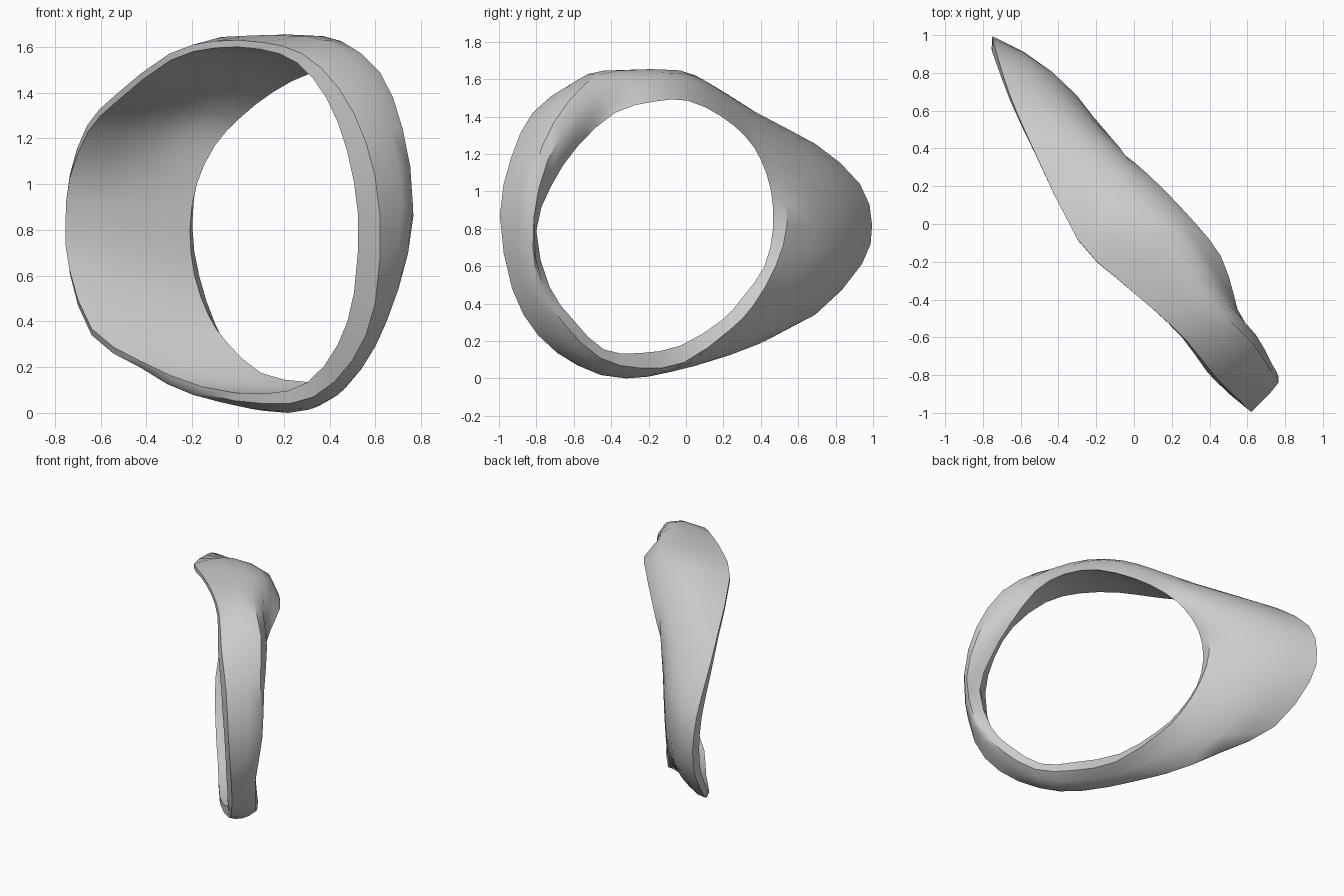
import bpy, bmesh, math
from mathutils import Vector

cube = bpy.data.objects.get("Cube")
if cube:
    bpy.data.objects.remove(cube, do_unlink=True)

# Plain grey metal
grey = bpy.data.materials.new("grey_metal")
grey.use_nodes = True
colour = (0.6, 0.6, 0.6, 1)
grey.diffuse_color = colour
grey.node_tree.nodes["Principled BSDF"].inputs["Base Color"].default_value = colour

# Each path runs from the flared tip, over the top and back underneath.
# Outer edge of the wide rim
wide_rim = [
    (-.75, .995, .82), (-.735, .93, 1.04), (-.66, .69, 1.255), (-.535, .4, 1.39),
    (-.3, -.08, 1.57), (-.1, -.28, 1.625), (.1, -.45, 1.62), (.28, -.62, 1.57),
    (.44, -.82, 1.42), (.56, -.935, 1.18), (.62, -.995, .87), (.6, -.93, .48),
    (.5, -.79, .23), (.33, -.58, .07), (.12, -.38, .04), (-.16, 0, .085),
    (-.43, .37, .2), (-.64, .69, .34), (-.735, .94, .61)]

# Crown of the outer wall
crown = [
    (-.44, .81, .82), (-.42, .77, 1.06), (-.36, .59, 1.27), (-.24, .36, 1.43),
    (-.07, .05, 1.62), (.14, -.1, 1.65), (.3, -.27, 1.65), (.45, -.46, 1.625),
    (.62, -.62, 1.49), (.72, -.77, 1.24), (.765, -.84, .9), (.7, -.84, .56),
    (.57, -.72, .27), (.4, -.52, .06), (.22, -.32, .0), (.0, -.08, .035),
    (-.2, .17, .11), (-.36, .48, .27), (-.42, .73, .54)]

# Outer edge of the round rim
round_rim = [
    (-.2, .54, .82), (-.17, .51, 1.05), (-.08, .41, 1.26), (.03, .26, 1.44),
    (.14, .14, 1.53), (.26, 0, 1.59), (.4, -.2, 1.575), (.53, -.42, 1.44),
    (.63, -.6, 1.25), (.69, -.74, 1.03), (.72, -.82, .78), (.67, -.76, .48),
    (.6, -.65, .29), (.47, -.46, .11), (.33, -.24, .055), (.15, -.01, .085),
    (-.02, .23, .255), (-.1, .36, .39), (-.17, .48, .6)]

# Inner edge of the round rim
round_bore = [
    (-.21, .465, .8), (-.18, .455, 1), (-.1, .4, 1.17), (.01, .32, 1.29),
    (.15, .19, 1.4), (.32, .01, 1.485), (.46, -.17, 1.48), (.53, -.38, 1.42),
    (.58, -.58, 1.24), (.63, -.72, 1.03), (.665, -.8, .79), (.62, -.73, .49),
    (.56, -.6, .31), (.44, -.44, .155), (.3, -.25, .135), (.1, -.03, .175),
    (-.05, .19, .31), (-.13, .3, .43), (-.19, .42, .6)]


def refine(points):
    """Add a smoothly interpolated point between each pair of a closed loop."""
    p = [Vector(q) for q in points]
    out = []
    for i in range(len(p)):
        c, d, e = p[i - 1], p[(i + 1) % len(p)], p[(i + 2) % len(p)]
        out += [p[i], (p[i] + d) * .5625 - (c + e) * .0625]
    return out


def arc(a, m, b):
    """Five points on a parabola through a, m and b."""
    return [a * (1 - t) * (1 - 2 * t) + m * 4 * t * (1 - t) + b * t * (2 * t - 1)
            for t in (0, .25, .5, .75, 1)]


A, M, B, C = (refine(p) for p in (wide_rim, crown, round_rim, round_bore))
n = len(A)
centre = (sum(A, Vector()) + sum(B, Vector())) / (2 * n)

# Each section is a closed strip: outer wall across, then inner wall back
sections = []
for k in range(n):
    a, b, c = A[k], B[k], C[k]
    angle = 2 * math.pi * k / n
    along = (A[(k + 1) % n] - A[k - 1]) + (B[(k + 1) % n] - B[k - 1])
    radial = (centre - (a + b) / 2).normalized()
    normal = along.cross(b - a).normalized()
    if normal.dot(radial) < 0:
        normal.negate()
    # Wall thickness at the wide rim
    wall = (.03 + .1 * max(0, -math.cos(angle - .3)) ** 2
            + .04 * max(0, math.cos(angle)) ** 4)
    bore = a + (normal + radial).normalized() * wall
    middle = (bore + c) / 2 + (M[k] - (a + b) / 2) * .4
    sections.append(arc(a, M[k], b) + arc(c, middle, bore))

# Loft the sections into a closed loop
bm = bmesh.new()
rings = [[bm.verts.new(p) for p in s] for s in sections]
m = len(rings[0])
for k in range(n):
    r, s = rings[k], rings[(k + 1) % n]
    for j in range(m):
        i = (j + 1) % m
        bm.faces.new((r[j], r[i], s[i], s[j]))
bmesh.ops.recalc_face_normals(bm, faces=bm.faces)
low = min(v.co.z for v in bm.verts)
bmesh.ops.translate(bm, verts=bm.verts, vec=(0, 0, -low))

mesh = bpy.data.meshes.new("flared_band")
bm.to_mesh(mesh)
bm.free()
mesh.materials.append(grey)
band = bpy.data.objects.new("flared_band", mesh)
bpy.context.collection.objects.link(band)

# Smooth walls, crisp rims
bpy.ops.object.select_all(action='DESELECT')
band.select_set(True)
bpy.context.view_layer.objects.active = band
bpy.ops.object.shade_smooth_by_angle(angle=math.radians(42))
